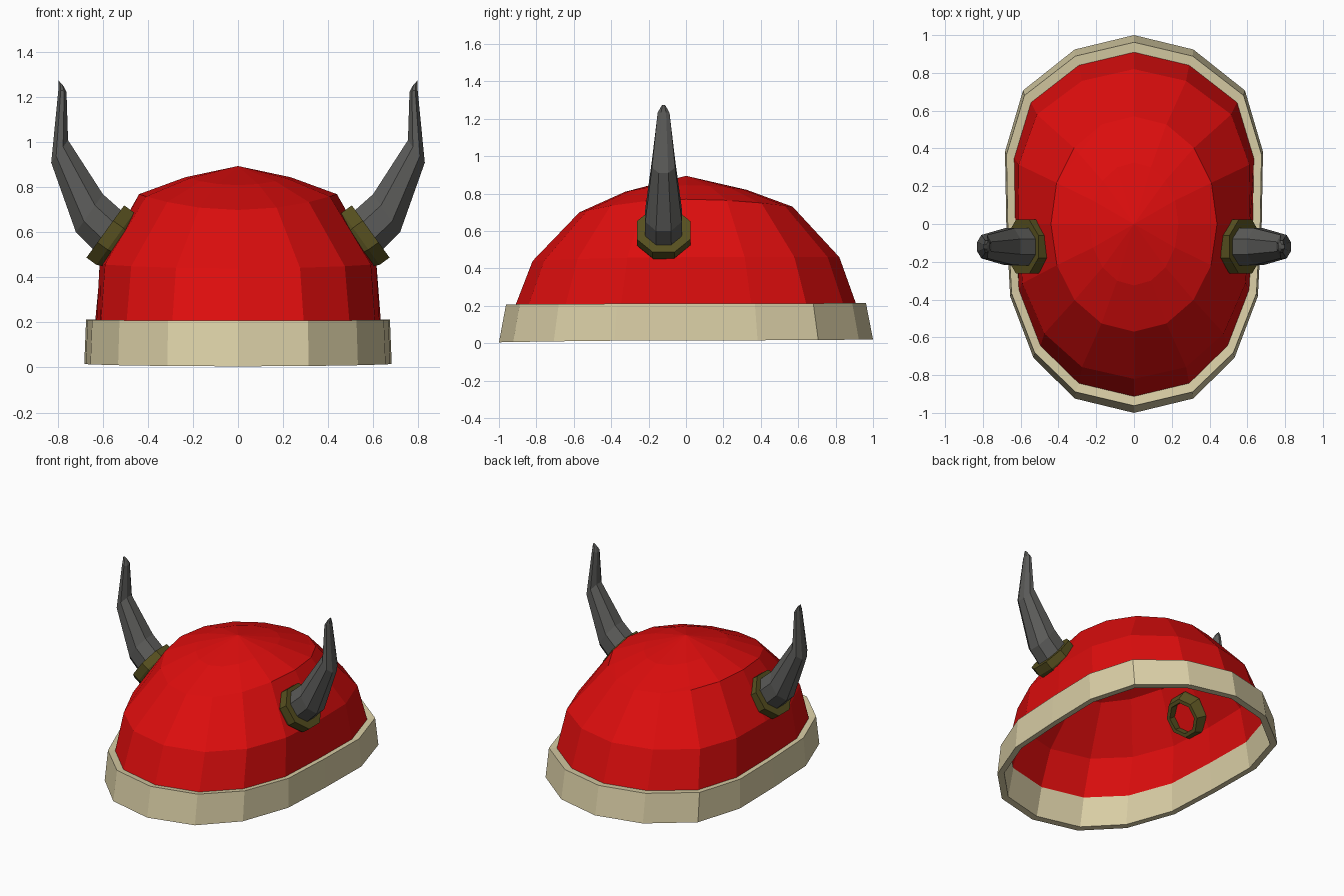
import bpy, bmesh, math
from mathutils import Vector

if "Cube" in bpy.data.objects:
    bpy.data.objects.remove(bpy.data.objects["Cube"])


def material(name, rgb):
    m = bpy.data.materials.new(name)
    m.diffuse_color = (*rgb, 1)
    m.use_nodes = True
    m.node_tree.nodes["Principled BSDF"].inputs["Base Color"].default_value = m.diffuse_color
    return m


RED = material("red", (0.72, 0.004, 0.004))
TAN = material("tan", (0.70, 0.62, 0.38))
GREY = material("dark_grey", (0.105, 0.105, 0.10))
OLIVE = material("olive", (0.095, 0.08, 0.014))

N = 16
# Half outline from back to front, as fractions of the half width
FULL = [0, .46, .86, 1, .99, .96, .78, .46, 0]


def outline(rx, ry, z_back, z_side, z_front, full):
    """Egg-shaped 16-sided loop; full = 1 gives the wide outline, 0 an ellipse."""
    pts = []
    for i in range(N):
        a = 2 * math.pi * i / N
        k = min(i, N - i)
        x = FULL[k] * full + math.sin(a * k / i if i else 0) * (1 - full)
        c = math.cos(a)
        end = z_back if c > 0 else z_front
        z = z_side + (end - z_side) * c * c
        pts.append(Vector((rx * x * (1 if i <= N // 2 else -1), ry * c, z)))
    return pts


def loft(name, rings, mat, closed=False, caps=False):
    """Skin a list of equal loops; closed joins the last loop to the first."""
    bm = bmesh.new()
    loops = [[bm.verts.new(p) for p in r] for r in rings]
    pairs = list(zip(loops, loops[1:]))
    if closed:
        pairs.append((loops[-1], loops[0]))
    for a, b in pairs:
        n = len(a)
        for i in range(n):
            j = (i + 1) % n
            bm.faces.new((a[i], a[j], b[j], b[i]))
    if caps:
        bm.faces.new(loops[0])
        bm.faces.new(loops[-1])
    bmesh.ops.remove_doubles(bm, verts=bm.verts, dist=0.0005)
    bmesh.ops.recalc_face_normals(bm, faces=bm.faces)
    me = bpy.data.meshes.new(name)
    bm.to_mesh(me)
    bm.free()
    me.materials.append(mat)
    ob = bpy.data.objects.new(name, me)
    bpy.context.collection.objects.link(ob)
    return ob


# Dome shell, with a small fold on each side at the back of the cap
base = outline(.635, .913, .20, .20, .20, 1)
low = outline(.62, .82, .46, .46, .44, .8)
shoulder = outline(.44, .57, .73, .77, .70, .1)
crown = outline(.235, .325, .82, .845, .81, 0)
fold = [p.copy() for p in shoulder]
for i in (2, N - 2):
    fold[i] = (shoulder[i - 1] + shoulder[i + 1]) / 2 + Vector((0, 0, .012))
apex = [Vector((0, 0, .895))] * N
loft("dome", [base, low, shoulder, fold, crown, apex], RED)

# Rim band, flared towards the bottom
loft("rim", [outline(.683, 1, .02, .015, .005, 1),
             outline(.675, .962, .215, .212, .208, 1),
             outline(.63, .908, .21, .205, .20, 1),
             outline(.645, .955, .02, .015, .008, 1)], TAN, closed=True)


def octagon(centre, u, v):
    return [centre + u * math.cos(a) + v * math.sin(a)
            for a in (math.pi / 4 * (k + .5) for k in range(8))]


# Horn sections: outer x, outer z, inner x, inner z, half depth
HORN = [(.64, .52, .51, .69, .10), (.72, .60, .60, .77, .098),
        (.83, .91, .755, 1.01, .062), (.798, 1.235, .762, 1.225, .032),
        (.797, 1.275, .775, 1.25, .012)]

for side, tag in ((1, "right"), (-1, "left")):
    rings = []
    for ox, oz, ix, iz, d in HORN:
        o, i = Vector((side * ox, -.12, oz)), Vector((side * ix, -.12, iz))
        rings.append(octagon((o + i) / 2, (i - o) / 2 * 1.08, Vector((0, d * 1.08, 0))))
    loft(tag + "_horn", rings, GREY, caps=True)

    # Hollow collar where the horn meets the dome
    axis = Vector((side * .81, 0, .585)).normalized()
    up = Vector((side * -.585, 0, .81)).normalized()
    mid = Vector((side * .545, -.12, .572))
    rings = [octagon(mid + axis * t, up * r, Vector((0, r, 0)))
             for t, r in ((-.06, .125), (0, .155), (.055, .155), (.055, .105), (-.06, .10))]
    loft(tag + "_collar", rings, OLIVE, closed=True)
